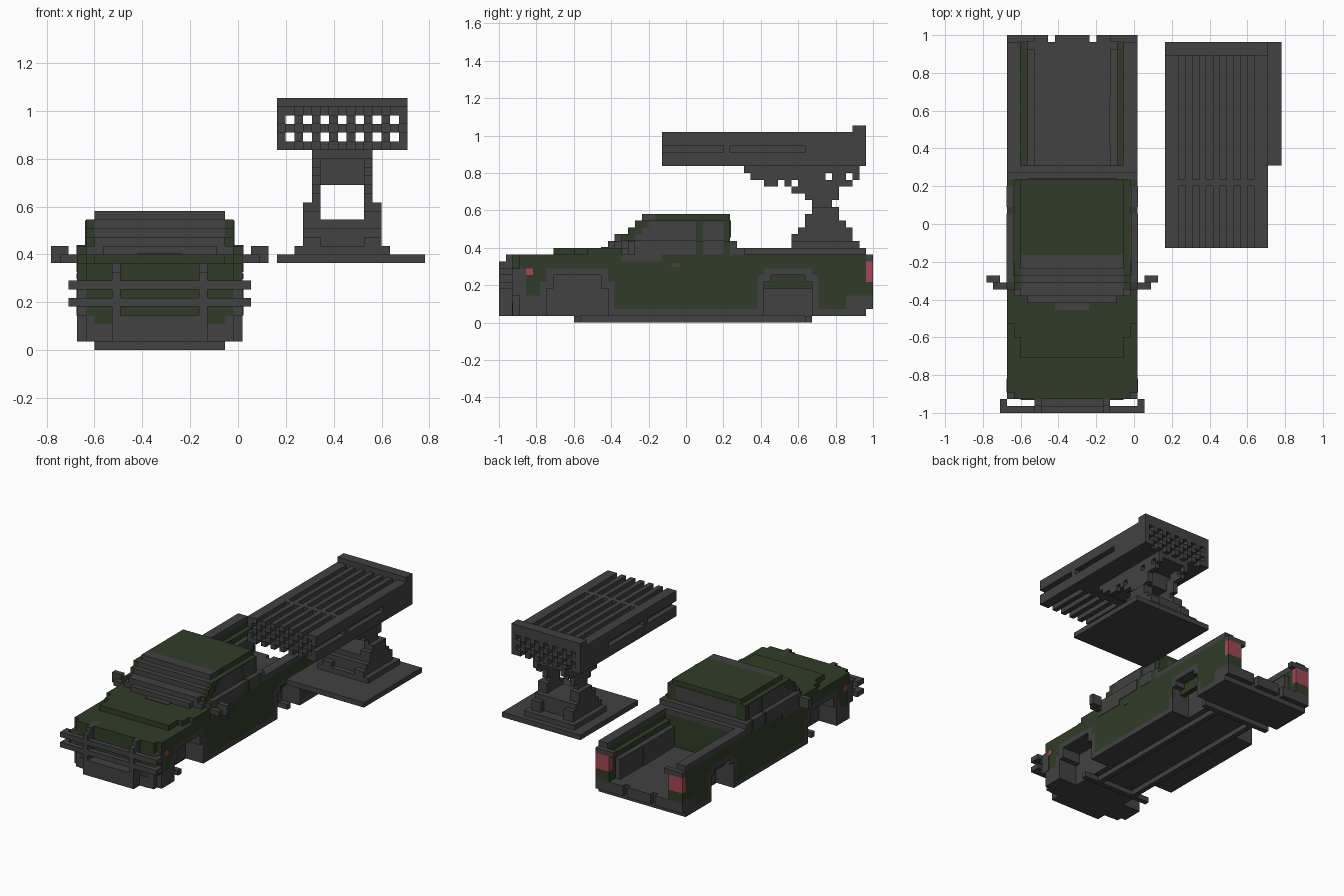
import bpy, bmesh

cube = bpy.data.objects.get("Cube")
if cube:
    bpy.data.objects.remove(cube, do_unlink=True)

V = 2 / 55            # one block
TRUCK_X, MOUNT_X = -0.327, 0.436


def material(name, rgb):
    m = bpy.data.materials.new(name)
    m.use_nodes = True
    m.diffuse_color = (*rgb, 1)
    b = m.node_tree.nodes["Principled BSDF"]
    b.inputs["Base Color"].default_value = (*rgb, 1)
    b.inputs["Roughness"].default_value = 0.9
    return m


GRAY = material("dark gray", (0.054, 0.054, 0.054))
GREEN = material("olive green", (0.031, 0.046, 0.021))
RED = material("lamp red", (0.36, 0.065, 0.092))


def part(name, mat, boxes, mirror=False, cx=TRUCK_X):
    """Join boxes (x0, x1, y0, y1, z0, z1 in blocks; y from the front) into one object."""
    bm = bmesh.new()
    if mirror:
        boxes = list(boxes) + [(-b[1], -b[0], *b[2:]) for b in boxes]
    for x0, x1, y0, y1, z0, z1 in boxes:
        vs = bmesh.ops.create_cube(bm, size=1)["verts"]
        for v in vs:
            v.co.x = cx + V * (x0 + (v.co.x + .5) * (x1 - x0))
            v.co.y = -1 + V * (y0 + (v.co.y + .5) * (y1 - y0))
            v.co.z = V * (z0 + (v.co.z + .5) * (z1 - z0))
    me = bpy.data.meshes.new(name)
    bm.to_mesh(me)
    bm.free()
    me.materials.append(mat)
    ob = bpy.data.objects.new(name, me)
    bpy.context.collection.objects.link(ob)
    return ob


def mid(w, *r):
    """Box centred across the width."""
    return (-w, w, *r)


# Underside
part("chassis", GRAY, [mid(5.5, 2, 54, 1, 4)])
part("axles", GRAY, [mid(7.5, 11, 12, 0, 1), mid(7.5, 45, 46, 0, 1)])
part("frame_rails", GRAY, [(3.5, 4.5, 11, 46, 0, 1)], True)

# Front body and hood
part("nose_core", GREEN, [mid(5.5, 2, 16, 4, 10)])
part("front_fenders", GREEN, [(5.5, 9.5, 3, 6, 4, 10), (5.5, 8.5, 2, 3, 4, 10), (5.5, 7.5, 2, 3, 3, 4),
                              (5.5, 9.5, 6, 16, 8, 10), (5.5, 9.5, 6, 7, 6, 8)], True)
part("front_lower_corners", GRAY, [(5.5, 7.5, 2, 3, 1, 3), (7.5, 8.5, 2, 3, 1, 4),
                                   (5.5, 9.5, 3, 6, 1, 4)], True)
part("hood", GREEN, [mid(7.5, 8, 16, 10, 11), mid(8.5, 11, 16, 10, 11), mid(9.5, 13, 16, 10, 11)])
part("cowl", GRAY, [mid(2.5, 15, 16, 11, 11.15)])
part("side_markers", RED, [(9.5, 9.6, 4, 5, 7, 8)], True)
part("nose_trim", GRAY, [(9.4, 9.6, 3, 4, 4, 8), (8.5, 9.5, 2, 3, 4, 8)], True)

# Wheel arches with stepped openings
part("front_arches", GRAY, [(5.5, 9.5, 6, 7, 1, 6), (5.5, 9.5, 16, 17, 1, 6), (5.5, 9.5, 7, 16, 7, 8),
                            (5.5, 9.5, 7, 8, 5, 7), (5.5, 9.5, 15, 16, 5, 7),
                            (5.4, 5.6, 7, 16, 1, 8)], True)
part("rear_arches", GRAY, [(5.5, 9.5, 38, 39, 1, 7), (5.5, 9.5, 46, 47, 1, 7), (5.5, 9.5, 39, 46, 7, 8),
                           (5.5, 9.5, 39, 40, 6, 7), (5.5, 9.5, 45, 46, 6, 7),
                           (5.4, 5.6, 39, 46, 1, 8)], True)

# Doors, sills and cab
part("lower_cab", GREEN, [mid(9.5, 17, 36, 2, 10), mid(9.5, 16, 17, 6, 10),
                          mid(9.5, 16, 34, 10, 11), mid(9.5, 18, 34, 11, 12)])
part("sills", GRAY, [(5.5, 9.5, 17, 38, 1, 2)], True)
part("cab_sides", GREEN, [(7.5, 8.5, 18, 34, 12, 13), (7.5, 8.5, 19, 34, 13, 14),
                          (7.5, 8.5, 20, 34, 14, 15)], True)
part("roof", GREEN, [mid(7.5, 23, 34, 12, 16)])
part("windshield", GRAY, [mid(6.5, 16, 17, 11, 12), mid(8.5, 17, 18, 11, 12), mid(7.5, 17, 19, 12, 13),
                          mid(7.5, 19, 20, 12, 14), mid(7.5, 20, 21, 12, 15), mid(7.5, 21, 23, 12, 16)])
part("rear_window", GRAY, [mid(6.5, 34, 34.1, 12.5, 15)])
part("side_windows", GRAY, [
    (9.5, 9.6, 18, 24, 9, 10), (9.5, 9.6, 18, 29, 10, 12.1), (8.5, 9.6, 19, 29, 12, 12.1),
    (8.5, 8.6, 20, 29, 12, 13), (8.5, 8.6, 21, 29, 13, 14), (8.5, 8.6, 22, 29, 14, 14.9),
    (9.5, 9.6, 30, 33, 10, 12.1), (8.5, 9.6, 30, 33, 12, 12.1), (8.5, 8.6, 30, 33, 12, 14.9)], True)
part("door_handles", GRAY, [(9.5, 9.6, 25.4, 26.6, 8.2, 8.8)], True)
part("mirrors", GRAY, [(9.5, 11.5, 18, 19, 10, 11), (10.5, 12.5, 19, 20, 10, 12),
                       (10.5, 11.5, 18, 19, 10, 11)], True)

# Open load bed
part("bed_front_rail", GRAY, [mid(9.5, 34, 35, 10, 12), mid(9.5, 35, 36, 10, 11)])
part("bed_walls", GREEN, [(7.5, 9.5, 36, 39, 4, 10), (7.5, 9.5, 39, 46, 8, 10),
                          (7.5, 9.5, 46, 54, 4, 10), (6.5, 7.5, 36, 39, 4, 9),
                          (6.5, 7.5, 39, 46, 5, 9), (6.5, 7.5, 46, 54, 4, 9)], True)
part("bed_inner_boxes", GRAY, [(5.5, 6.5, 36, 39, 1, 8), (5.5, 6.5, 46, 53, 1, 8)], True)
part("bed_lower_sides", GREEN, [(6.5, 9.5, 36, 38, 2, 4), (6.5, 9.5, 47, 51, 2, 4)], True)
part("bed_rails", GRAY, [(7.5, 9.5, 36, 54, 10, 11), (5.5, 9.5, 54, 55, 9, 10)], True)
part("rear_lower_sides", GRAY, [(5.5, 9.5, 47, 51, 1, 2), (5.5, 9.5, 51, 54, 1, 4)], True)
part("rear_bumper", GRAY, [mid(2.5, 54, 55, 2, 4), (3.5, 9.5, 54, 55, 2, 4),
                           (-9.5, -3.5, 54, 55, 2, 4)])
part("rear_posts", GREEN, [(6.5, 9.5, 54, 55, 4, 6)], True)
part("tail_lamps", RED, [(6.5, 9.5, 54, 55, 6, 9)], True)

# Front guard
part("guard_bars", GRAY, [mid(10.5, 0, 1, 5, 6), mid(10.5, 0, 1, 7, 8)])
part("guard_ends", GRAY, [(9.5, 10.5, 1, 2, z, z + 1) for z in (5, 7)], True)
part("guard_posts", GRAY, [(4.5, 5.5, 0, 1, 3, 9), (4.5, 5.5, 1, 4, 9, 10),
                           (4.5, 5.5, 1, 2, 3, 9)], True)
part("lower_guard", GRAY, [mid(5.5, 0, 2, 1, 3), mid(4.5, 0, 2, 3, 4), mid(7.5, 1.9, 2, 1, 3)])

# Launcher: seven plus-shaped tubes side by side in two rows
tubes = []
for c in range(15):
    x = c - 7.5
    if c % 2:
        tubes += [(x, x + 1, 24, 54, z, z + 1) for z in (23, 25, 27)]
    else:
        tubes += [(x, x + 1, 24, 54, z, z + 1) for z in (24, 26)]
tubes += [(x, x + 1, 24, 54, z, z + 1) for x in (-7.5, 6.5) for z in (23, 27)]
part("launch_tubes", GRAY, tubes, cx=MOUNT_X)
part("tube_clamp", GRAY, [mid(7.5, 33, 34, z, z + 1) for z in (23, 25, 27)], cx=MOUNT_X)
part("launcher_floor", GRAY, [mid(7.5, 34, 53, 23, 24)], cx=MOUNT_X)
part("launcher_side_panels", GRAY, [(6.5, 7.5, 45, 54, 25, 26)], True, MOUNT_X)
part("rear_flange", GRAY, [mid(7.5, 52, 54, 27, 29), mid(7.5, 52, 53, 25, 26)], cx=MOUNT_X)

# Cradle: pierced stepped side plates around a central block
part("cradle_top", GRAY, [mid(3.5, 36, 53, 22, 23)], cx=MOUNT_X)
part("cradle_block", GRAY, [mid(2.5, 44, 48, 19, 22)], cx=MOUNT_X)
part("cradle_plates", GRAY, [(2.5, 3.5, 37, 48, 21, 22), (2.5, 3.5, 49, 51, 21, 22),
                             (2.5, 3.5, 52, 53, 21, 22), (2.5, 3.5, 39, 41, 20, 21),
                             (2.5, 3.5, 42, 43, 20, 21), (2.5, 3.5, 44, 52, 20, 21),
                             (2.5, 3.5, 43, 50, 19, 20)], True, MOUNT_X)

# Pedestal: two uprights on an open stepped foot
part("uprights", GRAY, [(2.5, 3.5, 46, 49, 17, 18), (2.5, 3.5, 45, 50, 18, 19),
                        (2.5, 4.5, 45, 50, 15, 16), (2.5, 4.5, 46, 50, 16, 17)], True, MOUNT_X)
part("foot", GRAY, [mid(5.5, 43, 53, 11, 12), mid(2.5, 44, 51, 12, 14), mid(2.5, 45, 51, 14, 15)],
     cx=MOUNT_X)
part("foot_sides", GRAY, [(2.5, 4.5, 43, 52, 12, 13), (2.5, 4.5, 44, 52, 13, 14),
                          (2.5, 4.5, 45, 51, 14, 15)], True, MOUNT_X)
part("base_plate", GRAY, [(-7.5, 9.5, 36, 54, 10, 11)], cx=MOUNT_X)
